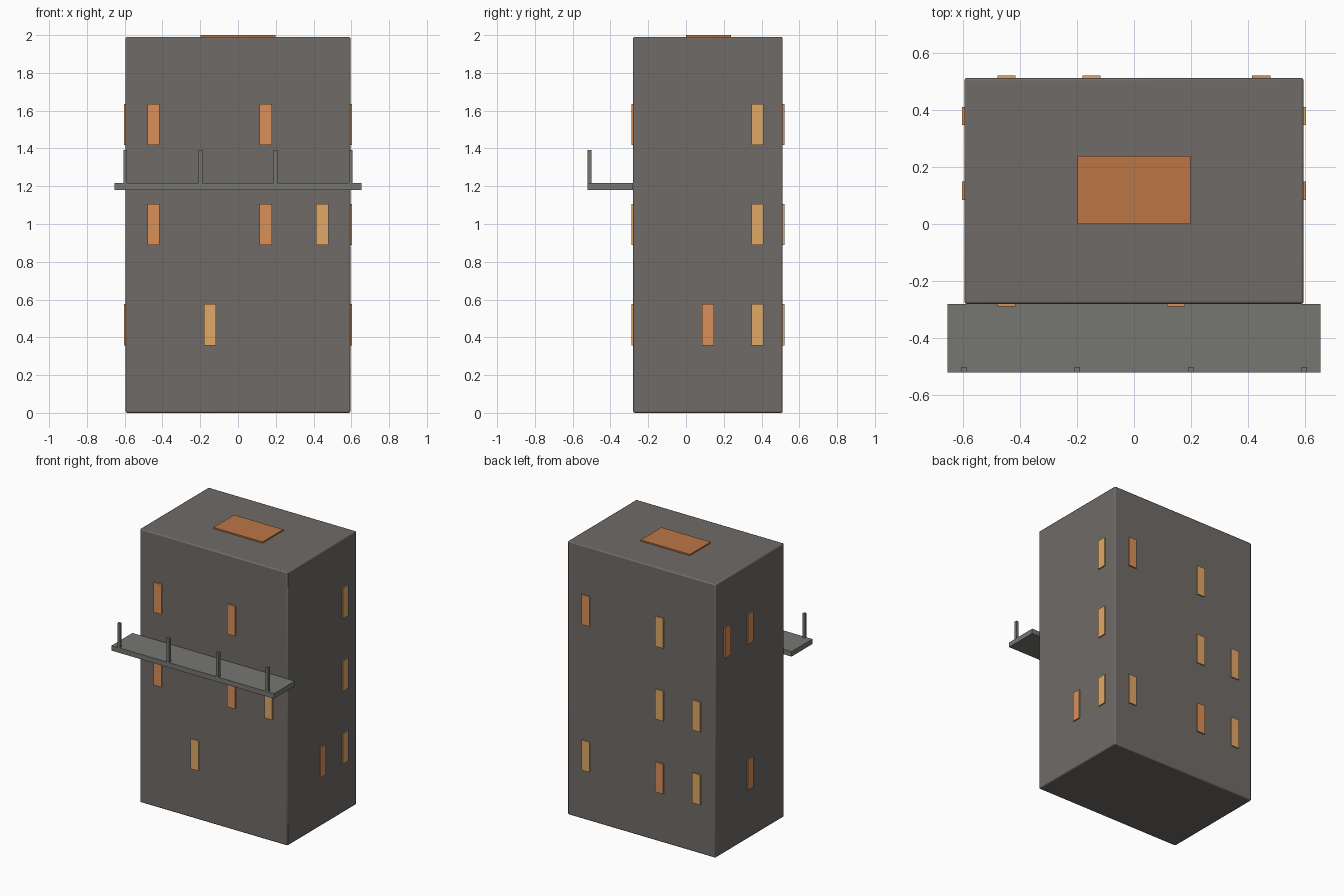
import bpy, bmesh
from mathutils import Vector

if "Cube" in bpy.data.objects:
    bpy.data.objects.remove(bpy.data.objects["Cube"])


def material(name, rgb):
    m = bpy.data.materials.new(name)
    m.diffuse_color = (*rgb, 1)
    m.use_nodes = True
    m.node_tree.nodes["Principled BSDF"].inputs["Base Color"].default_value = m.diffuse_color
    return m


WALL = material("wall_grey", (0.16, 0.147, 0.138))
STONE = material("balcony_grey", (0.18, 0.18, 0.17))
AMBER = material("amber_glow", (0.75, 0.40, 0.14))
ORANGE = material("orange_glow", (0.70, 0.28, 0.10))
RUST = material("roof_orange", (0.50, 0.18, 0.06))


def box(name, lo, hi, mat):
    lo, hi = Vector(lo), Vector(hi)
    bm = bmesh.new()
    bmesh.ops.create_cube(bm, size=1)
    bmesh.ops.scale(bm, vec=hi - lo, verts=bm.verts)
    mesh = bpy.data.meshes.new(name)
    bm.to_mesh(mesh)
    bm.free()
    mesh.materials.append(mat)
    obj = bpy.data.objects.new(name, mesh)
    obj.location = (lo + hi) / 2
    bpy.context.collection.objects.link(obj)
    return obj


X, Y0, Y1, TOP = 0.595, -0.28, 0.512, 1.99

# Main block with softly rounded edges
tower = box("tower", (-X, Y0, 0), (X, Y1, TOP), WALL)
bevel = tower.modifiers.new("soft_edges", "BEVEL")
bevel.width = 0.008
bevel.segments = 2
bpy.context.view_layer.objects.active = tower
tower.select_set(True)
bpy.ops.object.shade_smooth_by_angle()

# Roof hatch
box("roof_hatch", (-0.198, 0, TOP - 0.01), (0.198, 0.238, 2.0), RUST)

# Balcony slab and its front posts
box("balcony_slab", (-0.654, -0.521, 1.18), (0.654, Y0, 1.216), STONE)
for i, x in enumerate((-0.597, -0.199, 0.199, 0.597)):
    box(f"balcony_post_{i + 1}", (x - 0.01, -0.521, 1.2),
        (x + 0.01, -0.501, 1.393), STONE)

# Windows: (position along wall, floor, material), standing proud of the wall
FLOORS = (0.467, 0.997, 1.527)
HALF_W, HALF_H, PROUD = 0.032, 0.109, 0.009
A, B, C, D = -0.447, -0.149, 0.147, 0.446   # columns on front and back
MID, REAR = 0.117, 0.379                    # columns on the sides
windows = {
    "front": [(A, 2, ORANGE), (C, 2, ORANGE), (A, 1, ORANGE), (C, 1, ORANGE),
              (D, 1, AMBER), (B, 0, AMBER)],
    "back": [(D, 2, ORANGE), (B, 2, AMBER), (B, 1, AMBER), (A, 1, AMBER),
             (D, 0, AMBER), (B, 0, ORANGE), (A, 0, AMBER)],
    "right": [(REAR, 2, AMBER), (REAR, 1, AMBER), (REAR, 0, AMBER),
              (MID, 0, ORANGE)],
    "left": [(REAR, 2, ORANGE), (MID, 2, ORANGE), (MID, 0, ORANGE)],
}
planes = {"front": Y0, "back": Y1, "right": X, "left": -X}
for side, items in windows.items():
    p = planes[side]
    for i, (u, floor, mat) in enumerate(items):
        z = FLOORS[floor]
        if side in ("front", "back"):
            centre, half = Vector((u, p, z)), Vector((HALF_W, PROUD, HALF_H))
        else:
            centre, half = Vector((p, u, z)), Vector((PROUD, HALF_W, HALF_H))
        box(f"{side}_window_{i + 1}", centre - half, centre + half, mat)
